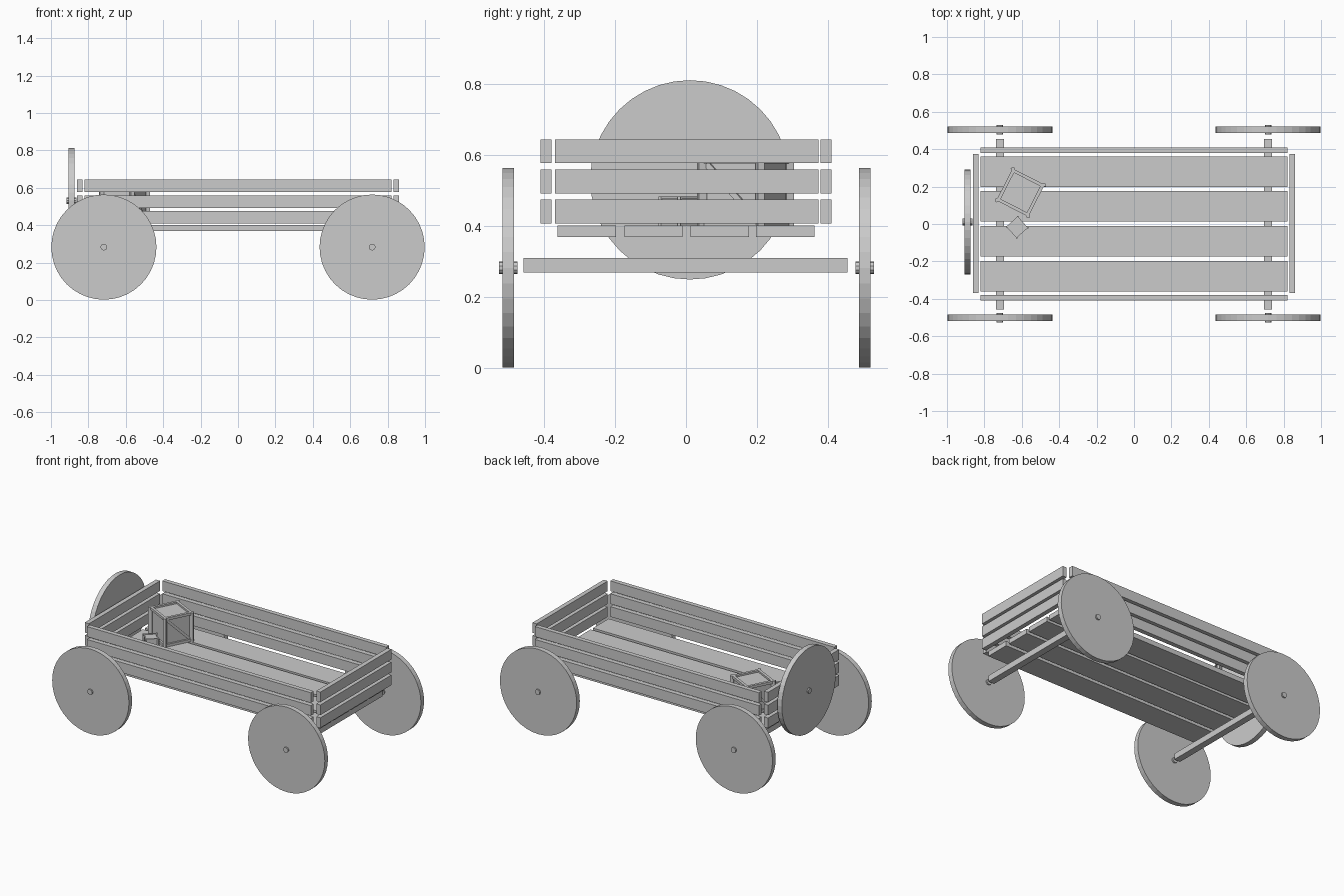
import bpy, math
from mathutils import Matrix, Vector

if "Cube" in bpy.data.objects:
    bpy.data.objects.remove(bpy.data.objects["Cube"])


def box(name, lo, hi, m=None):
    """Axis-aligned box from two corners, optionally moved by a matrix."""
    lo, hi = Vector(lo), Vector(hi)
    bpy.ops.mesh.primitive_cube_add(size=1)
    o = bpy.context.object
    o.name = name
    t = Matrix.Translation((lo + hi) / 2) @ Matrix.Diagonal((*(hi - lo), 1))
    o.data.transform((m @ t) if m else t)
    return o


def disc(name, c, r, depth, axis, n):
    rot = (math.pi / 2, 0, 0) if axis == 'Y' else (0, math.pi / 2, 0)
    bpy.ops.mesh.primitive_cylinder_add(vertices=n, radius=r, depth=depth, location=c, rotation=rot)
    bpy.context.object.name = name


def wheel(name, c, axis='Y'):
    disc(name, c, 0.281, 0.033, axis, 40)
    disc(name + "_hub_pin", c, 0.018, 0.052, axis, 10)


# Wheels and axles
for x, end in ((-0.717, "left"), (0.717, "right")):
    box("axle_" + end, (x - 0.022, -0.458, 0.27), (x + 0.022, 0.455, 0.31))
    for y, side in ((-0.501, "front"), (0.504, "back")):
        wheel(f"wheel_{side}_{end}", (x, y, 0.283))

# Spare wheel hung on the end
wheel("spare_wheel", (-0.89, 0.011, 0.531), 'X')

# Floor planks
for i, y in enumerate((-0.28, -0.092, 0.095, 0.28)):
    box(f"floor_plank_{i}", (-0.82, y - 0.082, 0.37), (0.82, y + 0.082, 0.402))

# Side and end rails, three high
for i, z in enumerate((0.441, 0.526, 0.611)):
    a, b = z - 0.033, z + 0.034
    for s, side in ((-1, "front"), (1, "back")):
        y = s * 0.395
        box(f"rail_{side}_{i}", (-0.82, y - 0.015, a), (0.82, y + 0.015, b))
    for s, side in ((-1, "left"), (1, "right")):
        x = s * 0.847
        box(f"rail_{side}_{i}", (x - 0.015, -0.37, a), (x + 0.015, 0.373, b))


def crate(name, loc, size, angle):
    """Braced crate: recessed panels, edge beams and one diagonal per side."""
    base = Matrix.Translation(loc) @ Matrix.Rotation(angle, 4, 'Z') @ Matrix.Scale(size, 4)
    box(name + "_body", (-.44, -.44, .06), (.44, .44, .94), base)
    for k in range(4):
        m = base @ Matrix.Rotation(k * math.pi / 2, 4, 'Z')
        for z, part in ((0, "bottom"), (.91, "top")):
            box(f"{name}_{part}_beam_{k}", (-.48, -.5, z), (.48, -.41, z + .09), m)
        post = m @ Matrix.Translation((-.47, -.47, 0)) @ Matrix.Rotation(math.pi / 4, 4, 'Z')
        box(f"{name}_post_{k}", (-.07, -.05, 0), (.05, .05, 1), post)
        brace = m @ Matrix.Translation((0, 0, .5)) @ Matrix.Rotation(math.pi / 4, 4, 'Y')
        if k % 2:
            box(f"{name}_brace_{k}", (-.57, -.48, -.045), (.57, -.43, .045), brace)


# Cargo
crate("large_crate", (-0.607, 0.168, 0.402), 0.192, math.radians(-27))
crate("small_crate", (-0.625, -0.017, 0.402), 0.082, math.radians(42))
